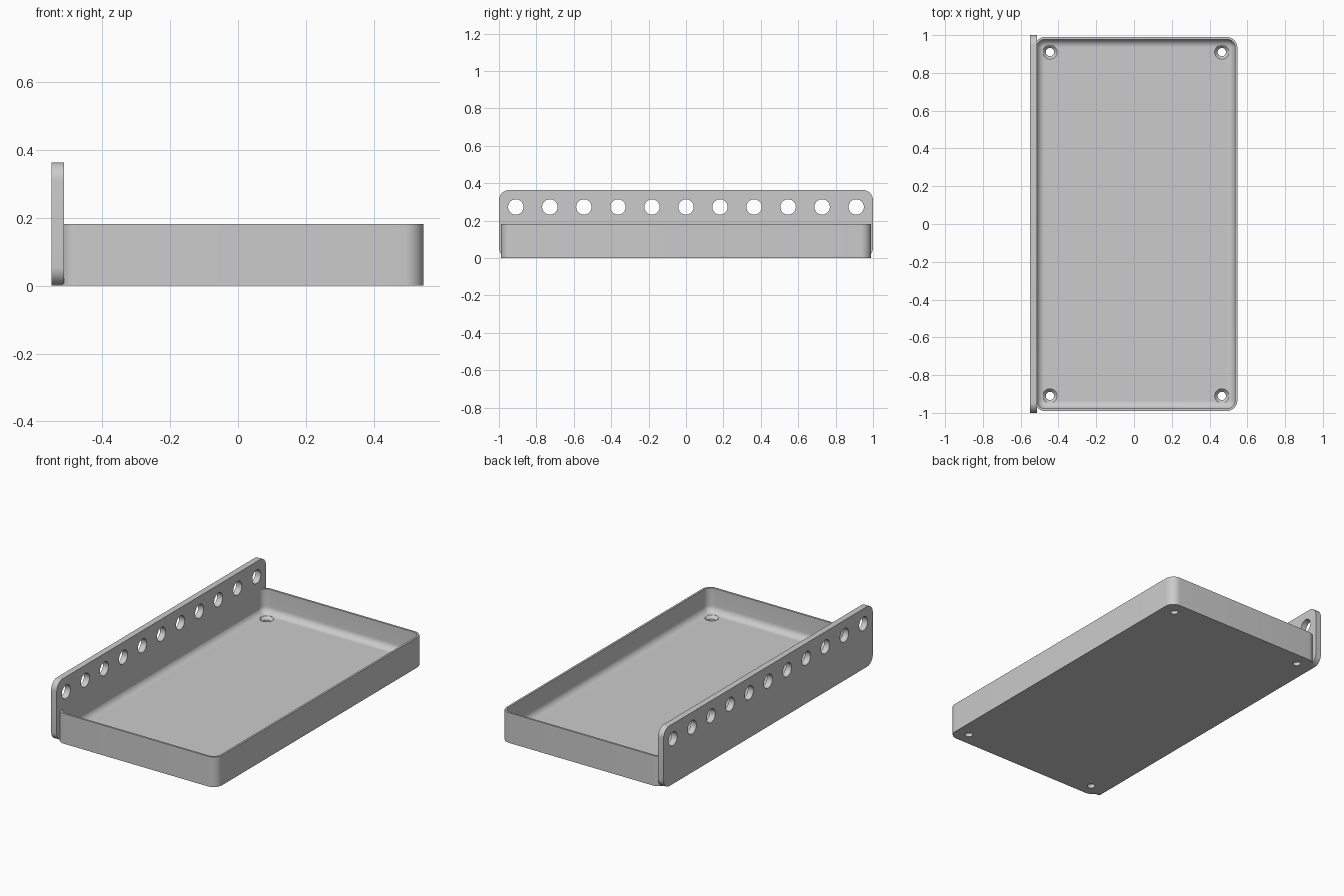
import bpy, bmesh, math
from mathutils import Matrix, Vector

cube = bpy.data.objects.get("Cube")
if cube:
    bpy.data.objects.remove(cube)

grey = bpy.data.materials.new("light_grey")
grey.use_nodes = True
grey.diffuse_color = (0.6, 0.6, 0.6, 1)
grey.node_tree.nodes["Principled BSDF"].inputs["Base Color"].default_value = (0.6, 0.6, 0.6, 1)

PITCH = 0.182                  # hole spacing, also the tray height
FLOOR = 0.037                  # floor and flange thickness
CX = 0.01                      # tray centre in x


def make_object(name, bm):
    bmesh.ops.recalc_face_normals(bm, faces=bm.faces)
    mesh = bpy.data.meshes.new(name)
    bm.to_mesh(mesh)
    bm.free()
    mesh.materials.append(grey)
    obj = bpy.data.objects.new(name, mesh)
    bpy.context.collection.objects.link(obj)
    return obj


def rounded_rect(half_a, half_b, radius, steps=10):
    """Outline points of a rectangle with round corners."""
    points = []
    for i, (sa, sb) in enumerate([(1, 1), (-1, 1), (-1, -1), (1, -1)]):
        for k in range(steps + 1):
            t = math.pi / 2 * (i + k / steps)
            points.append((sa * (half_a - radius) + radius * math.cos(t),
                           sb * (half_b - radius) + radius * math.sin(t)))
    return points


def loft(name, rings):
    """Skin a list of equal-length rings and cap both ends."""
    bm = bmesh.new()
    rings = [[bm.verts.new(p) for p in ring] for ring in rings]
    for low, high in zip(rings, rings[1:]):
        for i in range(len(low)):
            j = (i + 1) % len(low)
            bm.faces.new((low[i], low[j], high[j], high[i]))
    bm.faces.new(rings[0])
    bm.faces.new(rings[-1])
    return make_object(name, bm)


def cut_and_smooth(obj, cutter):
    mod = obj.modifiers.new("holes", 'BOOLEAN')
    mod.operation, mod.solver, mod.object = 'DIFFERENCE', 'EXACT', cutter
    bpy.ops.object.select_all(action='DESELECT')
    obj.select_set(True)
    bpy.context.view_layer.objects.active = obj
    bpy.ops.object.modifier_apply(modifier=mod.name)
    bpy.data.objects.remove(cutter)
    bpy.ops.object.shade_smooth_by_angle(angle=math.radians(30))


# Tray: outer wall, thin rim, inner wall, filleted floor
def tray_ring(inset, z):
    outline = rounded_rect(0.537 - inset, 0.99 - inset, 0.056 - inset)
    return [(x + CX, y, z) for x, y in outline]


WALL, FILLET = 0.012, 0.04
rings = [tray_ring(0, 0), tray_ring(0, PITCH), tray_ring(WALL, PITCH)]
for k in range(9):
    t = math.pi / 2 * k / 8
    rings.append(tray_ring(WALL + FILLET * (1 - math.cos(t)),
                           FLOOR + FILLET * (1 - math.sin(t))))
tray = loft("tray", rings)

# Countersunk screw holes in the tray corners
bm = bmesh.new()
profile = [(0.022, -0.05), (0.022, 0.02), (0.038, FLOOR), (0.038, 0.08)]
for sx in (-1, 1):
    for sy in (-1, 1):
        centre = Vector((CX + sx * 0.455, sy * 0.91, 0))
        for i, (r, z) in enumerate(profile):
            ring = [bm.verts.new(centre + Vector((r * math.cos(a), r * math.sin(a), z)))
                    for a in (k * math.tau / 32 for k in range(32))]
            if i in (0, len(profile) - 1):
                bm.faces.new(ring)
            if i:
                for k in range(32):
                    bm.faces.new((last[k - 1], last[k], ring[k], ring[k - 1]))
            last = ring
screw_cutter = make_object("screw_hole_cutter", bm)
screw_cutter.hide_render = True
cut_and_smooth(tray, screw_cutter)

# Upright mounting flange with rounded corners
outline = rounded_rect(1.0, PITCH, 0.055)
flange = loft("mounting_flange",
              [[(x, y, z + PITCH) for y, z in outline] for x in (-0.55, -0.55 + FLOOR)])

# Row of round holes along the flange
bm = bmesh.new()
for i in range(-5, 6):
    place = Matrix.Translation((-0.53, i * PITCH, PITCH * 1.5)) @ Matrix.Rotation(math.pi / 2, 4, 'Y')
    bmesh.ops.create_cone(bm, cap_ends=True, segments=40, radius1=0.041,
                          radius2=0.041, depth=0.2, matrix=place)
flange_cutter = make_object("flange_hole_cutter", bm)
flange_cutter.hide_render = True
cut_and_smooth(flange, flange_cutter)
